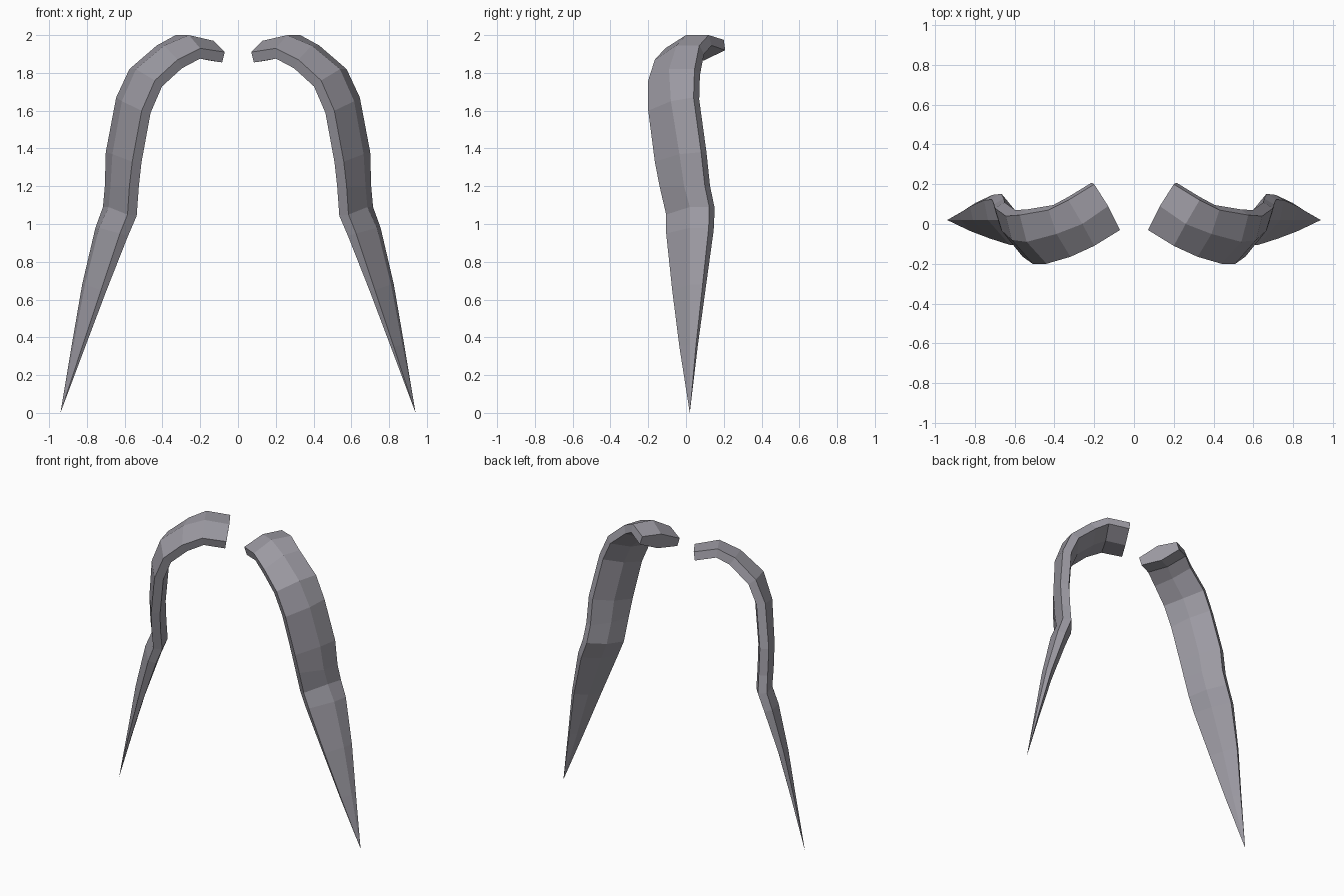
import bpy, bmesh
from mathutils import Vector

if "Cube" in bpy.data.objects:
    bpy.data.objects.remove(bpy.data.objects["Cube"])

# Stations along one horn, root to point: front edge, outer ridge, back edge
STATIONS = [
    ((.07, -.03, 1.91), (.13, .09, 1.97), (.20, .20, 1.975)),
    ((.20, -.11, 1.93), (.26, .00, 2.00), (.33, .12, 2.00)),
    ((.32, -.165, 1.87), (.39, -.05, 1.945), (.43, .07, 1.945)),
    ((.44, -.20, 1.76), (.54, -.09, 1.82), (.575, .045, 1.82)),
    ((.51, -.20, 1.60), (.615, -.08, 1.65), (.645, .04, 1.67)),
    ((.56, -.165, 1.33), (.665, -.035, 1.37), (.70, .08, 1.38)),
    ((.575, -.14, 1.20), (.675, -.01, 1.20), (.705, .10, 1.20)),
    ((.585, -.105, 1.05), (.685, .02, 1.09), (.715, .123, 1.09)),
    ((.625, -.105, .95), (.735, .02, .98), (.755, .12, .98)),
    ((.725, -.073, .65), (.81, .02, .68), (.825, .088, .68)),
    ((.825, -.035, .35), (.87, .02, .36), (.88, .053, .36)),
]
THICK = [.057] * 8 + [.052, .033, .018]
TIP = (.94, .02, 0)

grey = bpy.data.materials.new("stone_grey")
grey.diffuse_color = (.33, .32, .36, 1)
grey.use_nodes = True
grey.node_tree.nodes["Principled BSDF"].inputs["Base Color"].default_value = grey.diffuse_color


def horn(name, side):
    bm = bmesh.new()
    rings = []
    mids = [(Vector(f) + Vector(b)) / 2 for f, r, b in STATIONS] + [Vector(TIP)]
    for i, (st, t) in enumerate(zip(STATIONS, THICK)):
        f, r, b = map(Vector, st)
        # inward direction, square to the width and to the path
        path = mids[i + 1] - mids[max(i - 1, 0)]
        n = (b - f).cross(path).normalized()
        inner = mids[i] + n * t * 1.4
        pts = [f, r, b, b + n * t, inner, f + n * t]
        rings.append([bm.verts.new((p.x * side, p.y, p.z)) for p in pts])
    # six-sided skin, root cap and sharp point
    for a, c in zip(rings, rings[1:]):
        for k in range(6):
            j = (k + 1) % 6
            bm.faces.new((a[k], a[j], c[j], c[k]))
    bm.faces.new(rings[0])
    tip = bm.verts.new((TIP[0] * side, TIP[1], TIP[2]))
    for k in range(6):
        bm.faces.new((rings[-1][k], rings[-1][(k + 1) % 6], tip))
    bmesh.ops.recalc_face_normals(bm, faces=bm.faces)
    me = bpy.data.meshes.new(name)
    bm.to_mesh(me)
    bm.free()
    me.materials.append(grey)
    bpy.context.collection.objects.link(bpy.data.objects.new(name, me))


horn("right_horn", 1)
horn("left_horn", -1)
